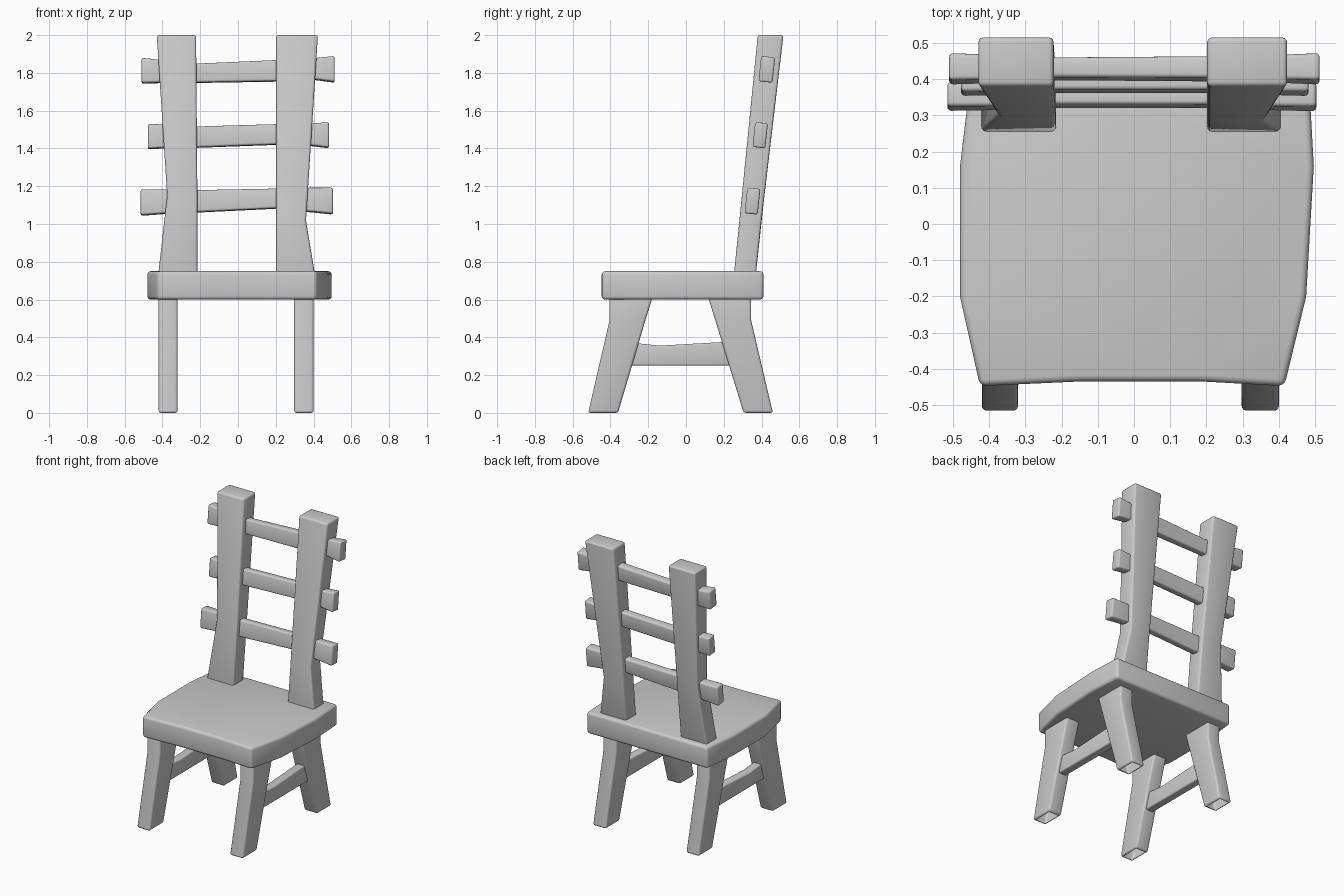
import bpy, bmesh, math
from mathutils import Vector

if "Cube" in bpy.data.objects:
    bpy.data.objects.remove(bpy.data.objects["Cube"])


def loft(name, rings, bevel, open_foot=False):
    """Skin closed rings of points, cap the ends and round the sharp edges."""
    bm = bmesh.new()
    loops = [[bm.verts.new(p) for p in ring] for ring in rings]
    n = len(loops[0])
    for a, b in zip(loops, loops[1:]):
        for i in range(n):
            j = (i + 1) % n
            bm.faces.new((a[i], a[j], b[j], b[i]))
    bm.faces.new(loops[0][::-1])
    bm.faces.new(loops[-1])
    bmesh.ops.recalc_face_normals(bm, faces=bm.faces)
    sharp = [e for e in bm.edges if e.calc_face_angle() > math.radians(32)]
    bmesh.ops.bevel(bm, geom=sharp, offset=bevel, segments=3, profile=0.5,
                    affect='EDGES', clamp_overlap=True)
    if open_foot:
        feet = [f for f in bm.faces if f.normal.z < -0.99 and f.calc_center_median().z < 0.02]
        bmesh.ops.delete(bm, geom=feet, context='FACES')
    me = bpy.data.meshes.new(name)
    bm.to_mesh(me)
    bm.free()
    ob = bpy.data.objects.new(name, me)
    bpy.context.collection.objects.link(ob)
    bpy.context.view_layer.objects.active = ob
    ob.select_set(True)
    bpy.ops.object.shade_smooth_by_angle(angle=math.radians(35))
    ob.select_set(False)
    return ob


def upright(name, sections, bevel, open_foot=False):
    """Rectangular post from (z, x0, x1, y0, y1) sections."""
    loft(name, [[(x0, y0, z), (x1, y0, z), (x1, y1, z), (x0, y1, z)]
                for z, x0, x1, y0, y1 in sections], bevel, open_foot)


# Seat: bowed plank
outline = [(-0.425, -0.447), (-0.14, -0.434), (0.18, -0.434), (0.415, -0.447),
           (0.475, -0.20), (0.496, 0.16), (0.482, 0.41),
           (-0.45, 0.41), (-0.48, 0.16), (-0.48, -0.20)]
loft("seat", [[(x, y, z) for x, y in outline] for z in (0.60, 0.75)], 0.018)

# Legs: splayed, with a kink on the outer edge and open feet
for side, x0, x1 in (("left", -0.42, -0.32), ("right", 0.297, 0.40)):
    upright(f"front_leg_{side}", [(0, x0, x1, -0.518, -0.36),
                                  (0.49, x0, x1, -0.405, -0.215),
                                  (0.62, x0, x1, -0.405, -0.175)], 0.013, True)
    upright(f"back_leg_{side}", [(0, x0, x1, 0.305, 0.46),
                                 (0.49, x0, x1, 0.155, 0.345),
                                 (0.62, x0, x1, 0.115, 0.345)], 0.013, True)
    # Stretcher between the front and back leg
    c = (x0 + x1) / 2
    loft(f"stretcher_{side}",
         [[(c - 0.03, y, 0.25), (c + 0.03, y, 0.25), (c + 0.03, y, t), (c - 0.03, y, t)]
          for y, t in ((-0.32, 0.375), (-0.14, 0.356), (0.25, 0.378))], 0.01)

# Back posts: leaning, waisted on the outer side
upright("back_post_left", [(0.735, -0.422, -0.215, 0.254, 0.370),
                           (1.15, -0.375, -0.215, 0.296, 0.415),
                           (2.0, -0.43, -0.222, 0.380, 0.516)], 0.013)
upright("back_post_right", [(0.735, 0.202, 0.407, 0.254, 0.370),
                            (1.02, 0.36, 0.202, 0.283, 0.400)[:1] + (0.202, 0.36, 0.283, 0.400),
                            (2.0, 0.202, 0.423, 0.380, 0.516)], 0.013)


def slat(name, y, sections):
    """Back rail along x from (x, z_low, z_high, depth), tilted with the posts."""
    tilt = math.radians(6)
    up = Vector((0, math.sin(tilt), math.cos(tilt)))
    out = Vector((0, math.cos(tilt), -math.sin(tilt)))
    rings = []
    for x, lo, hi, d in sections:
        c, h = Vector((x, y, (lo + hi) / 2)), (hi - lo) / 2
        rings.append([c + out * a * d / 2 + up * b * h
                      for a, b in ((-1, -1), (1, -1), (1, 1), (-1, 1))])
    loft(name, rings, 0.011)


# Ladder rails
slat("back_rail_top", 0.428, [(-0.51, 1.745, 1.878, 0.075), (-0.40, 1.748, 1.865, 0.07),
                              (-0.21, 1.748, 1.848, 0.055), (0.20, 1.755, 1.866, 0.06),
                              (0.40, 1.765, 1.876, 0.068), (0.512, 1.75, 1.887, 0.075)])
slat("back_rail_middle", 0.393, [(-0.477, 1.397, 1.528, 0.068), (-0.39, 1.402, 1.525, 0.065),
                                 (-0.21, 1.405, 1.515, 0.055), (0.20, 1.42, 1.527, 0.055),
                                 (0.38, 1.415, 1.53, 0.065), (0.482, 1.403, 1.537, 0.068)])
slat("back_rail_bottom", 0.352, [(-0.515, 1.045, 1.182, 0.068), (-0.38, 1.055, 1.18, 0.065),
                                 (-0.21, 1.062, 1.178, 0.055), (0.20, 1.082, 1.186, 0.055),
                                 (0.37, 1.065, 1.19, 0.065), (0.503, 1.052, 1.19, 0.07)])
